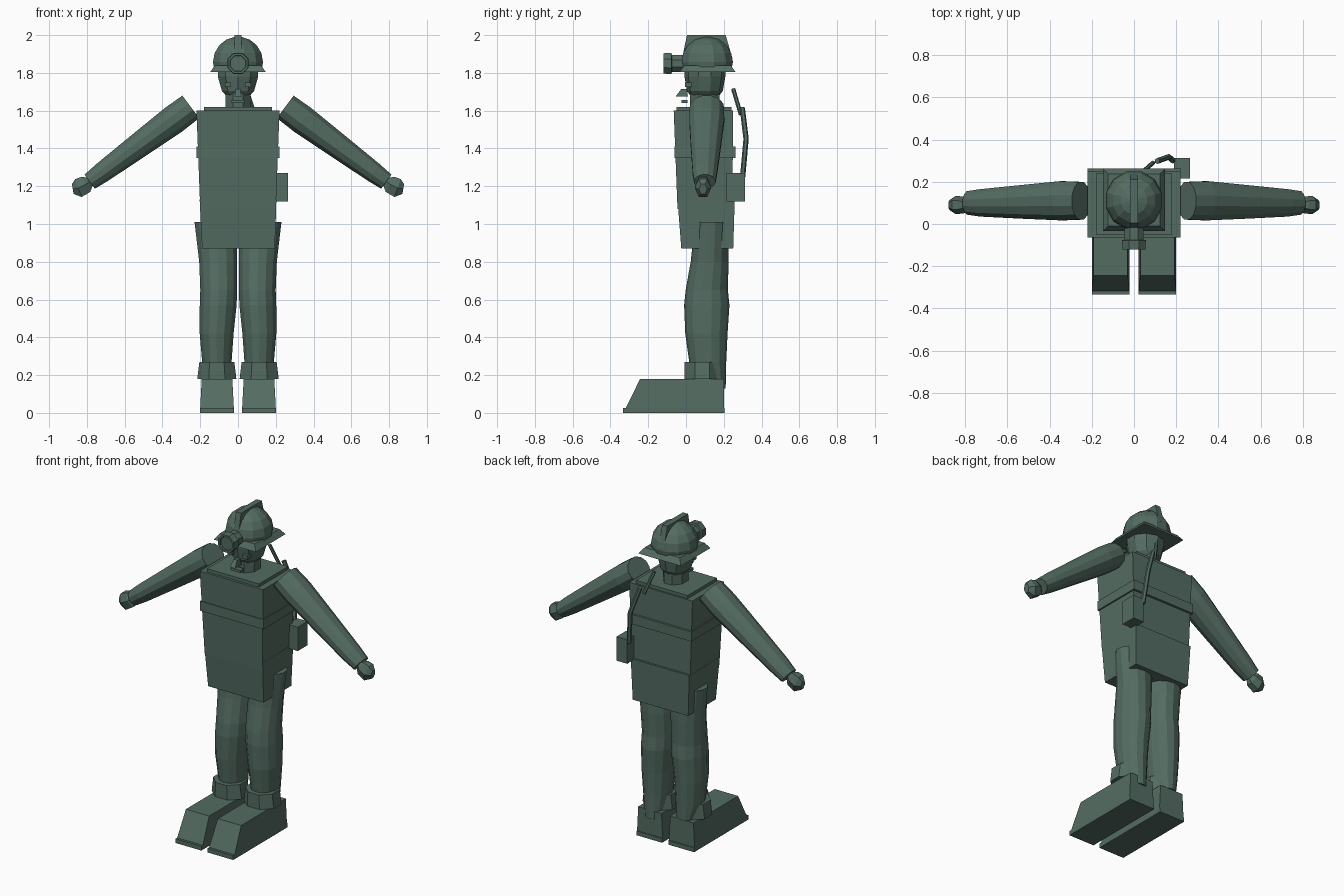
import bpy, bmesh, math
from mathutils import Vector

if "Cube" in bpy.data.objects:
    bpy.data.objects.remove(bpy.data.objects["Cube"])

mat = bpy.data.materials.new("dark grey green")
mat.diffuse_color = (0.088, 0.15, 0.122, 1)
mat.use_nodes = True
mat.node_tree.nodes["Principled BSDF"].inputs["Base Color"].default_value = mat.diffuse_color


def finish(name, bm):
    bmesh.ops.recalc_face_normals(bm, faces=bm.faces)
    me = bpy.data.meshes.new(name)
    bm.to_mesh(me)
    bm.free()
    me.materials.append(mat)
    ob = bpy.data.objects.new(name, me)
    bpy.context.collection.objects.link(ob)
    return ob


def loft(name, rings):
    """Skin a stack of equal-length rings and cap both ends."""
    bm = bmesh.new()
    rows = [[bm.verts.new(p) for p in r] for r in rings]
    n = len(rows[0])
    for a, b in zip(rows, rows[1:]):
        for i in range(n):
            bm.faces.new((a[i], a[(i + 1) % n], b[(i + 1) % n], b[i]))
    bm.faces.new(rows[0])
    bm.faces.new(rows[-1])
    return finish(name, bm)


def rect(x0, x1, y0, y1, z):
    return [(x0, y0, z), (x1, y0, z), (x1, y1, z), (x0, y1, z)]


def box(name, x0, x1, y0, y1, z0, z1):
    return loft(name, [rect(x0, x1, y0, y1, z0), rect(x0, x1, y0, y1, z1)])


def oval(cx, cy, z, rx, ry, n):
    return [(cx + rx * math.cos((i + .5) * math.tau / n),
             cy + ry * math.sin((i + .5) * math.tau / n), z) for i in range(n)]


def tube(name, stations, n, squash=1.0):
    """Round sections of (centre, radius) along a path; squash scales y."""
    pts = [Vector(p) for p, r in stations]
    rings = []
    for i, (p, r) in enumerate(stations):
        d = (pts[min(i + 1, len(pts) - 1)] - pts[max(i - 1, 0)]).normalized()
        u = d.cross(Vector((0, 1, 0)))
        if u.length < .1:
            u = Vector((1, 0, 0))
        u.normalize()
        v = d.cross(u).normalized()
        rings.append([pts[i] + u * r * math.cos((k + .5) * math.tau / n)
                      + v * r * squash * math.sin((k + .5) * math.tau / n)
                      for k in range(n)])
    return loft(name, rings)


# jacket, waist skirt, chest band and shoulder yoke
loft("jacket", [rect(-.2, .2, -.045, .245, 1.08), rect(-.22, .22, -.065, .25, 1.6)])
loft("jacket_skirt", [rect(-.19, .195, -.025, .25, .87),
                      rect(-.203, .203, -.045, .258, 1.13)])
box("chest_band", -.22, .22, -.062, .262, 1.35, 1.41)
box("shoulder_yoke", -.18, .18, -.05, .24, 1.6, 1.62)

for s, side in ((-1, "right"), (1, "left")):
    # sleeve and hand
    tube(side + "_arm", [((s * .25, .11, 1.62), .077), ((s * .34, .11, 1.553), .08),
                         ((s * .52, .105, 1.42), .069), ((s * .72, .1, 1.272), .056),
                         ((s * .785, .1, 1.224), .048)], 12, 1.2)
    tube(side + "_hand", [((s * .785, .09, 1.225), .03), ((s * .805, .09, 1.21), .053),
                          ((s * .845, .09, 1.19), .058), ((s * .875, .09, 1.185), .03)],
         6, .75)
    # trouser leg
    low = .13 if s > 0 else .18
    loft(side + "_leg", [oval(s * cx, cy, z, rx, ry, 14) for cx, cy, z, rx, ry in (
        (.11, .155, low, .055, .055), (.112, .115, .27, .08, .098),
        (.113, .108, .42, .092, .112), (.105, .11, .57, .1, .12),
        (.102, .11, .65, .1, .112), (.105, .125, .8, .103, .1),
        (.118, .135, 1.01, .115, .088))])
    # trouser cuff
    loft(side + "_cuff", [oval(s * .112, .085, .18, .112, .1, 8),
                          oval(s * .112, .085, .27, .1, .1, 8)])
    # boot and sole
    a, b = sorted((s * .022, s * .2))
    box(side + "_sole", a, b, -.333, .205, 0, .027)
    loft(side + "_boot", [rect(a, b, -.318, .2, .027),
                          rect(a + .008, b - .008, -.243, .2, .18)])

# neck and head
loft("neck", [oval(0, .1, 1.6, .07, .085, 8), oval(0, .1, 1.7, .072, .085, 8)])
loft("head", [oval(0, .1, 1.67, .058, .07, 10), oval(0, .1, 1.705, .09, .095, 10),
              oval(0, .1, 1.78, .112, .108, 10), oval(0, .1, 1.82, .112, .108, 10)])

# face details
for s, side in ((-1, "right"), (1, "left")):
    x = s * .052
    box(side + "_eye", x - .016, x + .016, -.006, .03, 1.725, 1.75)
loft("nose", [rect(-.018, .018, -.055, .01, 1.675), rect(-.012, .012, -.025, .005, 1.715)])
box("mouth", -.035, .035, -.025, .008, 1.64, 1.656)

# helmet: square flared brim, faceted dome and crest
loft("helmet_brim", [rect(-.147, .147, -.033, .262, 1.805),
                     rect(-.122, .122, -.01, .237, 1.84)])
dome = []
for i in range(6):
    t = math.radians(-20 + i * 20.5)
    r = .137 * math.cos(t)
    dome.append(oval(0, .112, 1.857 + .135 * math.sin(t), r, r * 1.03, 12))
loft("helmet_dome", dome)
profile = ((-.02, 1.88), (.005, 2.0), (.21, 2.0), (.245, 1.88))
loft("helmet_crest", [[(x, y, z) for y, z in profile] for x in (-.018, .018)])


# head lamp: housing, rim and recessed lens
def disc(y, r):
    return [(x, y, z + 1.85) for x, z, _ in oval(0, 0, 0, r, r, 8)]


loft("lamp", [disc(.02, .045), disc(-.035, .048), disc(-.075, .048), disc(-.077, .061),
              disc(-.12, .058), disc(-.12, .045), disc(-.11, .043)])

# belt battery pack with its cable
box("battery_pack", .19, .265, .215, .312, 1.12, 1.27)
tube("cable_lower", [((.185, .3, 1.25), .014), ((.165, .318, 1.45), .014),
                     ((.11, .298, 1.615), .014)], 6)
tube("cable_upper", [((.09, .29, 1.58), .011), ((.045, .25, 1.715), .011)], 6)
